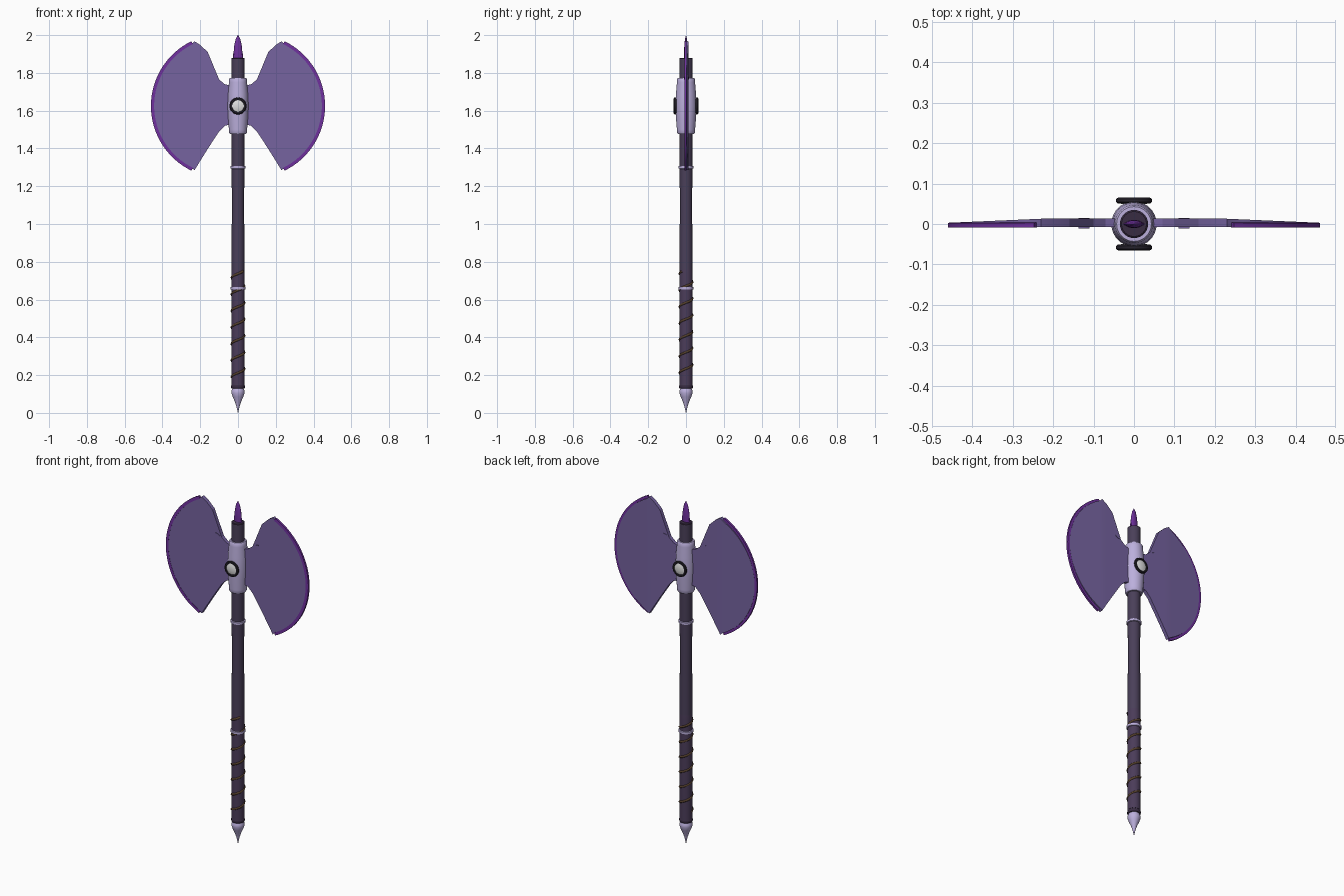
import bpy, bmesh, math
from mathutils import Matrix

if "Cube" in bpy.data.objects:
    bpy.data.objects.remove(bpy.data.objects["Cube"])


def material(name, rgb):
    m = bpy.data.materials.new(name)
    m.use_nodes = True
    m.diffuse_color = (*rgb, 1)
    m.node_tree.nodes["Principled BSDF"].inputs["Base Color"].default_value = (*rgb, 1)
    return m


BLADE = material("blade violet", (0.18, 0.125, 0.35))
EDGE = material("edge purple", (0.16, 0.03, 0.34))
LILAC = material("pale lilac metal", (0.50, 0.43, 0.72))
SHAFT = material("dark shaft", (0.068, 0.05, 0.10))
GRIP = material("grip plum", (0.07, 0.045, 0.10))
CAP = material("dark plum cap", (0.04, 0.025, 0.055))
WRAP = material("brown cord", (0.09, 0.05, 0.025))
BLACK = material("black metal", (0.02, 0.017, 0.026))
GEM = material("white gem", (0.74, 0.74, 0.74))


def finish(name, bm, mat, angle=35):
    bmesh.ops.remove_doubles(bm, verts=bm.verts[:], dist=0.0002)
    bmesh.ops.recalc_face_normals(bm, faces=bm.faces[:])
    me = bpy.data.meshes.new(name)
    bm.to_mesh(me)
    bm.free()
    me.materials.append(mat)
    ob = bpy.data.objects.new(name, me)
    bpy.context.collection.objects.link(ob)
    bpy.ops.object.select_all(action='DESELECT')
    ob.select_set(True)
    bpy.context.view_layer.objects.active = ob
    bpy.ops.object.shade_smooth_by_angle(angle=math.radians(angle))


def lathe(name, profile, mat, segs=24, matrix=None):
    """Closed solid of revolution about z from (radius, height) points."""
    bm = bmesh.new()
    pts = [(0, profile[0][1])] + profile + [(0, profile[-1][1])]
    vs = [bm.verts.new((r, 0, z)) for r, z in pts]
    es = [bm.edges.new(p) for p in zip(vs, vs[1:])]
    bmesh.ops.spin(bm, geom=vs + es, cent=(0, 0, 0), axis=(0, 0, 1),
                   angle=math.tau, steps=segs)
    if matrix:
        bm.transform(matrix)
    finish(name, bm, mat)


def loft(name, sections, mat):
    """Solid through a row of four-cornered sections."""
    bm = bmesh.new()
    rows = [[bm.verts.new(p) for p in s] for s in sections]
    for a, b in zip(rows, rows[1:]):
        for i in range(4):
            j = (i + 1) % 4
            bm.faces.new((a[i], a[j], b[j], b[i]))
    bm.faces.new(rows[0])
    bm.faces.new(rows[-1])
    bmesh.ops.dissolve_degenerate(bm, dist=0.0002, edges=bm.edges[:])
    finish(name, bm, mat, 20)


# Shaft, grip and collars
lathe("shaft", [(0.034, 0.14), (0.034, 0.95), (0.032, 1.06), (0.034, 1.3), (0.034, 1.8)], SHAFT)
lathe("shaft_top", [(0.035, 1.75), (0.035, 1.875)], SHAFT)
lathe("shaft_cap", [(0.035, 1.872), (0.035, 1.877), (0.031, 1.88)], CAP)
lathe("grip", [(0.035, 0.15), (0.035, 0.74), (0.034, 0.76)], GRIP)
lathe("grip_collar", [(0.034, 0.13), (0.036, 0.133), (0.036, 0.145), (0.034, 0.148)], CAP)
for label, z in (("lower", 0.66), ("upper", 1.30)):
    lathe(label + "_ring", [(0.034, z - 0.008), (0.04, z - 0.006),
                            (0.04, z + 0.006), (0.034, z + 0.008)], LILAC)

# Pommel spike
lathe("pommel", [(0.026, 0.135), (0.034, 0.118), (0.035, 0.105), (0.028, 0.085),
                 (0.016, 0.058), (0.008, 0.033), (0.001, 0)], LILAC)

# Flat finial on top, with a short prong on each side
flat = Matrix.Diagonal((1, 0.45, 1, 1))
lathe("finial", [(0.02, 1.87), (0.023, 1.91), (0.02, 1.945), (0.012, 1.98), (0.001, 2)],
      EDGE, 12, flat)
for label, s in (("left", 1), ("right", -1)):
    lathe(label + "_finial_prong", [(0.011, 1.87), (0.01, 1.9), (0.001, 1.94)], EDGE, 8,
          Matrix.Translation((s * 0.016, 0, 0)) @ flat)

# Head socket
lathe("socket", [(0.043, 1.477), (0.047, 1.483), (0.048, 1.5), (0.053, 1.56), (0.056, 1.625),
                 (0.053, 1.69), (0.048, 1.75), (0.047, 1.767), (0.043, 1.773)], LILAC, 32)

# Spiral cord round the grip
cu = bpy.data.curves.new("grip_cord", 'CURVE')
cu.dimensions = '3D'
cu.bevel_depth = 0.007
cu.bevel_resolution = 1
sp = cu.splines.new('POLY')
turns, steps = 6.4, 150
sp.points.add(steps)
for i, p in enumerate(sp.points):
    a = math.tau * turns * i / steps + math.pi
    p.co = (0.0325 * math.cos(a), 0.0325 * math.sin(a), 0.19 + 0.56 * i / steps, 1)
cu.materials.append(WRAP)
cord = bpy.data.objects.new("grip_cord", cu)
bpy.context.collection.objects.link(cord)
bpy.ops.object.select_all(action='DESELECT')
cord.select_set(True)
bpy.context.view_layer.objects.active = cord
bpy.ops.object.convert(target='MESH')

# Round gem mounts, front and back
for label, turn in (("front", 90), ("back", -90)):
    m = Matrix.Translation((0, 0, 1.625)) @ Matrix.Rotation(math.radians(turn), 4, 'X')
    lathe(label + "_gem_mount", [(0.04, 0.051), (0.044, 0.054), (0.045, 0.058), (0.044, 0.062),
                                 (0.04, 0.065), (0.033, 0.065), (0.031, 0.06)], BLACK, 32, m)
    lathe(label + "_gem", [(0.032, 0.05), (0.032, 0.061), (0.022, 0.064),
                           (0.01, 0.066)], GEM, 32, m)

# Twin blades: flat at the front, tapering at the back towards the cutting arc
CX, CZ, R = 0.08, 1.625, 0.381


def back_y(x):
    return 0.013 - 0.010 * max(0, x - 0.23) / 0.23


for label, s in (("left", 1), ("right", -1)):
    cols = [(0.03, 1.73, 1.53), (0.07, 1.74, 1.52), (0.1, 1.765, 1.49),
            (0.16, 1.91, 1.398), (0.2, 1.948, 1.334), (0.23, 1.967, 1.285)]
    for i in range(17):
        a = math.radians(63 * (1 - i / 16))
        x, h = CX + (R - 0.014) * math.cos(a), (R - 0.014) * math.sin(a)
        cols.append((x, CZ + h, CZ - h))
    loft(label + "_blade", [[(s * x, -0.008, t), (s * x, -0.008, b),
                             (s * x, back_y(x), b), (s * x, back_y(x), t)]
                            for x, t, b in cols], BLADE)

    # Thin cutting edge standing out beyond the arc
    sections = []
    for i in range(33):
        a = math.radians(64 * (1 - i / 16))
        sections.append([(s * (CX + r * math.cos(a)), y, CZ + r * math.sin(a)) for r, y in
                         ((R - 0.017, -0.009), (R, -0.0085), (R, 0.003), (R - 0.017, 0.0035))])
    loft(label + "_cutting_edge", sections, EDGE)

    # Small pointed stud near the neck
    loft(label + "_neck_stud", [[(s * x, -0.011, z + w), (s * x, -0.011, z - w),
                                 (s * x, 0.015, z - w), (s * x, 0.015, z + w)]
                                for x, z, w in ((0.11, 1.768, 0.002), (0.122, 1.773, 0.005),
                                                (0.138, 1.78, 0.002))], BLADE)
